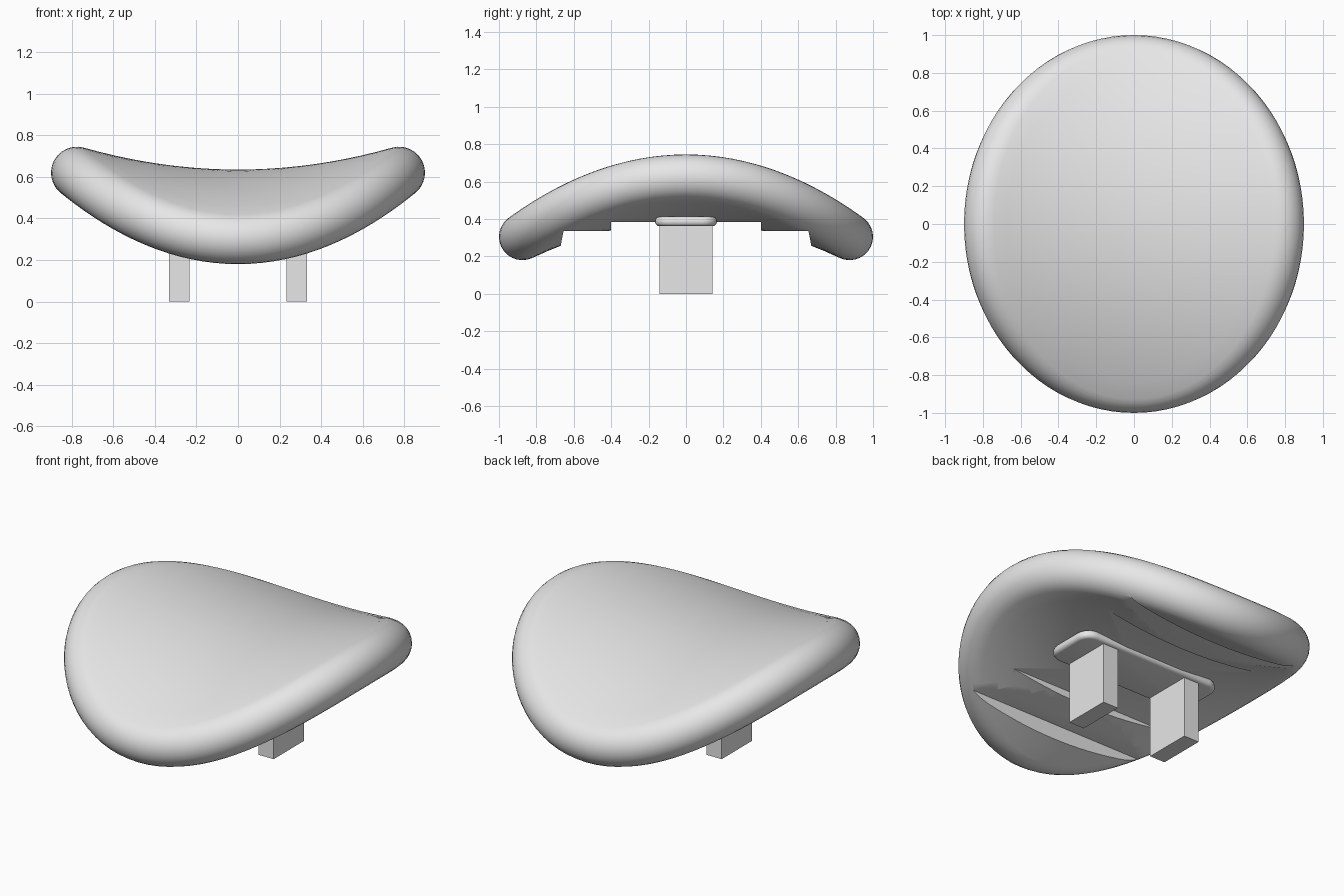
import bpy, bmesh
from math import sin, cos, pi, radians
from mathutils import Vector

if "Cube" in bpy.data.objects:
    bpy.data.objects.remove(bpy.data.objects["Cube"])

grey = bpy.data.materials.new("light grey")
grey.use_nodes = True
grey.diffuse_color = (0.8, 0.8, 0.8, 1)
grey.node_tree.nodes["Principled BSDF"].inputs["Base Color"].default_value = (0.8, 0.8, 0.8, 1)

SEGS, RINGS, ARC = 96, 10, 14
AX, AY, R = 0.775, 0.875, 0.125     # core ellipse and half thickness
CX, CY, Z0 = 0.183, 0.268, 0.51     # saddle curvature and centre height


def finish(name, bm, smooth=True):
    bmesh.ops.recalc_face_normals(bm, faces=bm.faces)
    mesh = bpy.data.meshes.new(name)
    bm.to_mesh(mesh)
    bm.free()
    mesh.materials.append(grey)
    obj = bpy.data.objects.new(name, mesh)
    bpy.context.collection.objects.link(obj)
    return obj


def activate(obj):
    bpy.ops.object.select_all(action="DESELECT")
    obj.select_set(True)
    bpy.context.view_layer.objects.active = obj


def box(name, centre, size):
    bm = bmesh.new()
    bmesh.ops.create_cube(bm, size=1)
    for v in bm.verts:
        v.co = Vector(centre) + Vector(a * b for a, b in zip(v.co, size))
    return finish(name, bm)


def saddle_point(s, phi, theta):
    """Point offset from the saddle mid-surface, phi turning around the rim."""
    x, y = s * AX * cos(theta), s * AY * sin(theta)
    core = Vector((x, y, Z0 + CX * x * x - CY * y * y))
    normal = Vector((-2 * CX * x, 2 * CY * y, 1)).normalized()
    out = Vector((cos(theta) / AX, sin(theta) / AY, 0))
    out = (out - out.dot(normal) * normal).normalized()
    return core + R * (cos(phi) * out + sin(phi) * normal)


# Seat: curved oval shell with a fully rounded rim
bm = bmesh.new()
profile = [(i / RINGS, pi / 2) for i in range(1, RINGS)]
profile += [(1, pi / 2 - pi * i / ARC) for i in range(ARC + 1)]
profile += [(i / RINGS, -pi / 2) for i in range(RINGS - 1, 0, -1)]
rings = [[bm.verts.new(saddle_point(s, phi, 2 * pi * k / SEGS)) for k in range(SEGS)]
         for s, phi in profile]
top = bm.verts.new((0, 0, Z0 + R))
bottom = bm.verts.new((0, 0, Z0 - R))
for k in range(SEGS):
    n = (k + 1) % SEGS
    bm.faces.new((top, rings[0][k], rings[0][n]))
    bm.faces.new((bottom, rings[-1][n], rings[-1][k]))
    for a, b in zip(rings, rings[1:]):
        bm.faces.new((a[k], b[k], b[n], a[n]))
seat = finish("seat", bm)

# Stepped recess cut across the underside
bm = bmesh.new()
half = [(0.7, 0.1), (0.655, 0.335), (0.4, 0.335), (0.4, 0.384)]
outline = half + [(-y, z) for y, z in reversed(half)]
face = bm.faces.new([bm.verts.new((-0.85, y, z)) for y, z in outline])
ext = bmesh.ops.extrude_face_region(bm, geom=[face])
for v in ext["geom"]:
    if isinstance(v, bmesh.types.BMVert):
        v.co.x = 0.85
cutter = finish("recess_cutter", bm)
cutter.hide_render = True
activate(seat)
cut = seat.modifiers.new("recess", "BOOLEAN")
cut.operation, cut.solver, cut.object = "DIFFERENCE", "EXACT", cutter
bpy.ops.object.modifier_apply(modifier=cut.name)
bpy.data.objects.remove(cutter)
bpy.ops.object.shade_smooth_by_angle(angle=radians(30))

# Mounting plate: rounded bar under the seat
bm = bmesh.new()
bmesh.ops.create_cube(bm, size=1)
for v in bm.verts:
    v.co = Vector((v.co.x * 0.94, v.co.y * 0.33, 0.387 + v.co.z * 0.05))
upright = [e for e in bm.edges if abs(e.verts[0].co.z - e.verts[1].co.z) > 0.01]
bmesh.ops.bevel(bm, geom=upright, offset=0.08, segments=6, profile=0.5, affect="EDGES")
around = [e for e in bm.edges if abs(e.verts[0].co.z - e.verts[1].co.z) < 0.001]
bmesh.ops.bevel(bm, geom=around, offset=0.022, segments=4, profile=0.5, affect="EDGES")
plate = finish("mounting_plate", bm)
activate(plate)
bpy.ops.object.shade_smooth_by_angle(angle=radians(40))

# Two flat-sided posts
for side, sign in (("left", 1), ("right", -1)):
    box(side + "_post", (sign * 0.283, 0, 0.2), (0.1, 0.285, 0.4))
